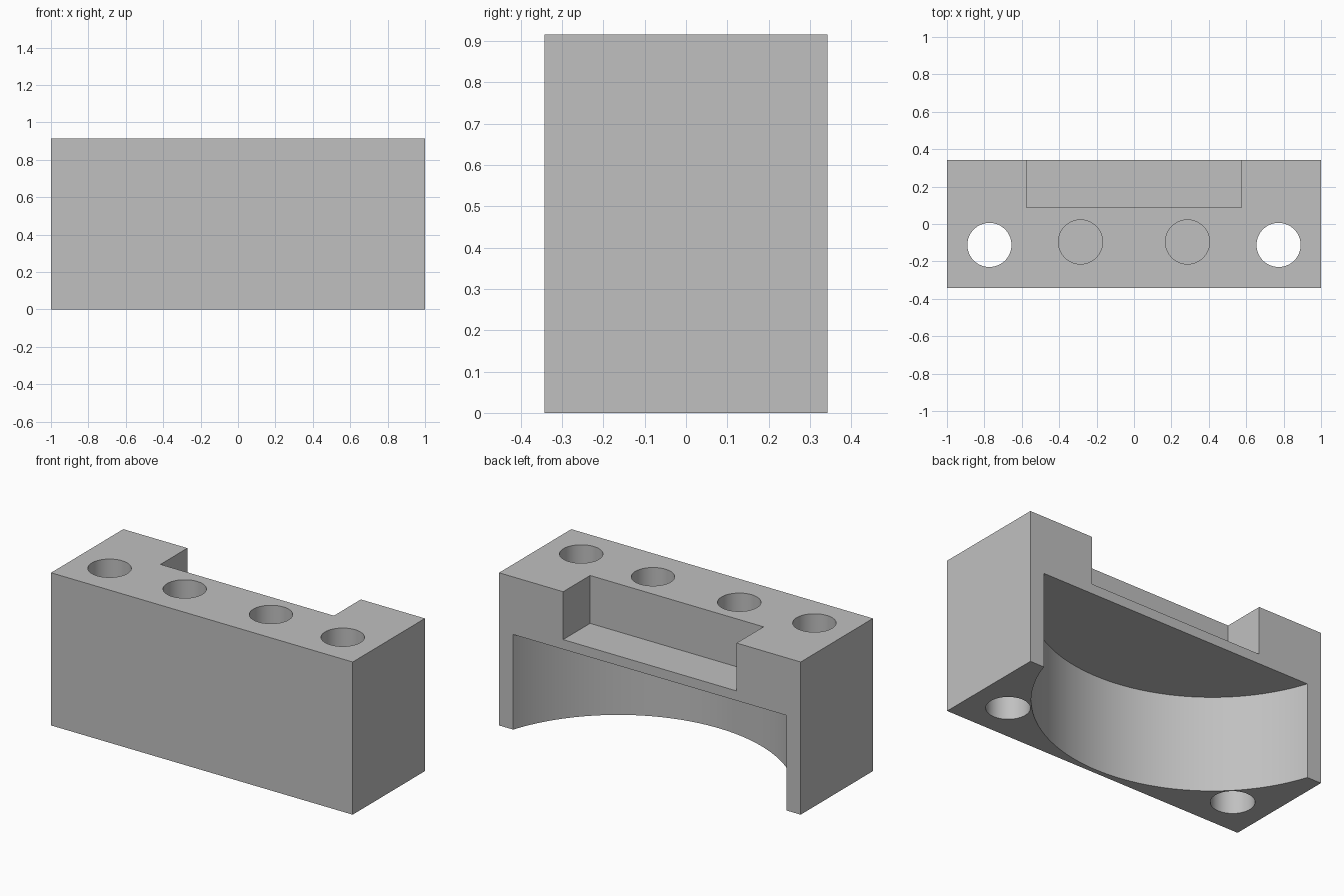
import bpy
import math

scene = bpy.context.scene
default = bpy.data.objects.get("Cube")
if default:
    bpy.data.objects.remove(default, do_unlink=True)

# Overall block size
HALF_X, HALF_Y, HEIGHT = 1.0, 0.342, 0.915
MARGIN = 0.1  # overshoot of the cutters

grey = bpy.data.materials.new("plain grey")
grey.use_nodes = True
grey.diffuse_color = (0.53, 0.53, 0.53, 1)
grey.node_tree.nodes["Principled BSDF"].inputs["Base Color"].default_value = grey.diffuse_color


def box(name, low, high):
    middle = [(a + b) / 2 for a, b in zip(low, high)]
    bpy.ops.mesh.primitive_cube_add(size=1, location=middle)
    part = bpy.context.object
    part.name = name
    part.scale = [b - a for a, b in zip(low, high)]
    bpy.ops.object.transform_apply(location=True, rotation=False, scale=True)
    part.data.materials.append(grey)
    return part


def cylinder(name, x, y, radius, bottom, top, sides):
    bpy.ops.mesh.primitive_cylinder_add(
        vertices=sides, radius=radius, depth=top - bottom,
        location=(x, y, (bottom + top) / 2))
    part = bpy.context.object
    part.name = name
    part.data.materials.append(grey)
    return part


block = box("mounting_block", (-HALF_X, -HALF_Y, 0), (HALF_X, HALF_Y, HEIGHT))
over = HEIGHT + MARGIN

# Rear notch in the top and round pocket open to the back and underside
cutters = [
    box("notch_cutter", (-0.575, 0.087, 0.628), (0.575, HALF_Y + MARGIN, over)),
    cylinder("pocket_cutter", 0, 0.642, 0.955, -MARGIN, 0.57, 160),
]

# Outer through holes and inner blind holes
for side in (-1, 1):
    cutters.append(cylinder("through_hole_cutter", side * 0.773, -0.112, 0.118, -MARGIN, over, 64))
    cutters.append(cylinder("blind_hole_cutter", side * 0.286, -0.096, 0.118, 0.628, over, 64))

bpy.ops.object.select_all(action="DESELECT")
block.select_set(True)
bpy.context.view_layer.objects.active = block
for cutter in cutters:
    cut = block.modifiers.new("cut", "BOOLEAN")
    cut.operation = "DIFFERENCE"
    cut.solver = "EXACT"
    cut.object = cutter
    bpy.ops.object.modifier_apply(modifier=cut.name)

for cutter in cutters:
    bpy.data.objects.remove(cutter, do_unlink=True)

bpy.ops.object.shade_smooth_by_angle(angle=math.radians(30))
